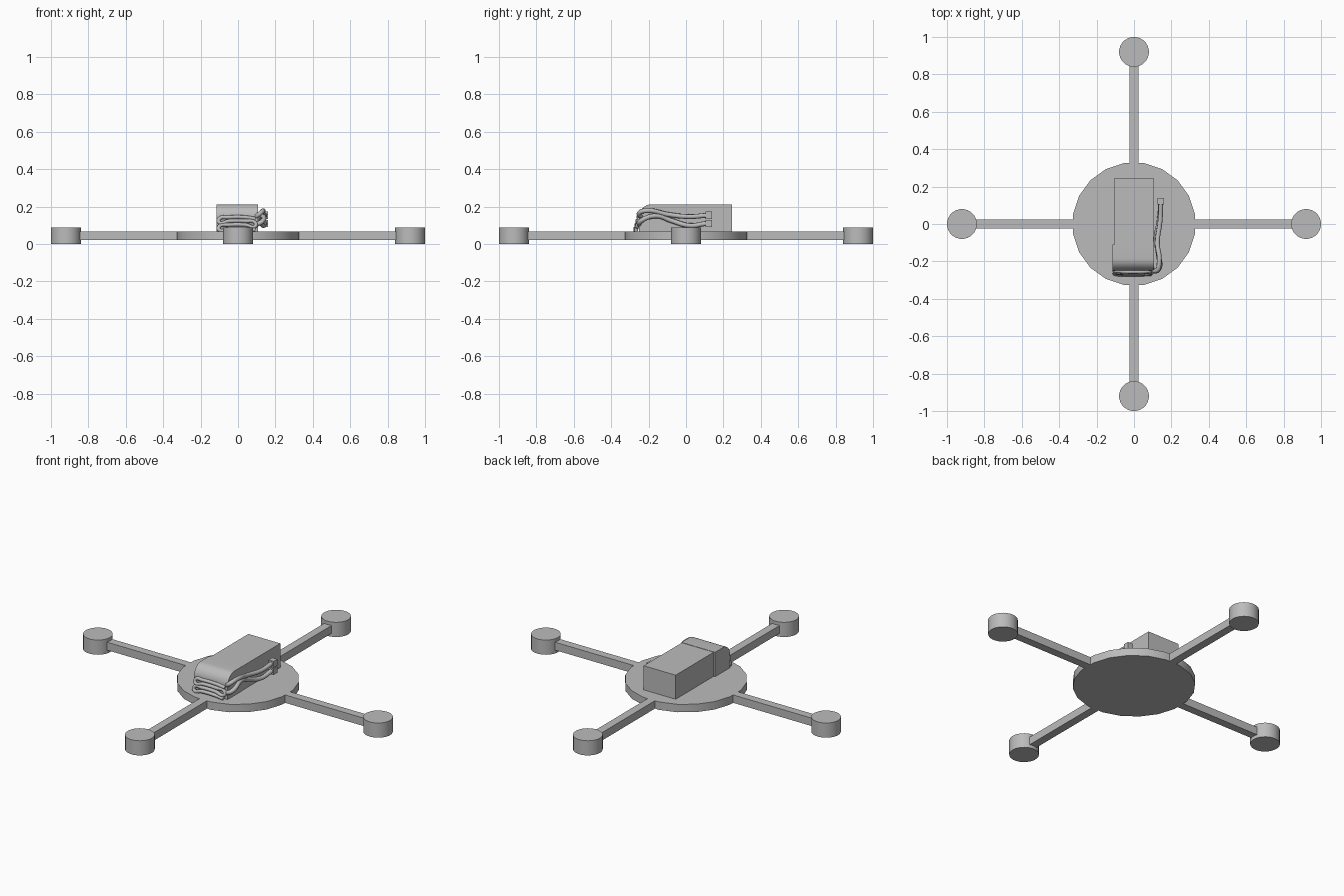
import bpy, bmesh, math
from mathutils import Vector

cube = bpy.data.objects.get("Cube")
if cube:
    bpy.data.objects.remove(cube, do_unlink=True)

grey = bpy.data.materials.new("plain grey")
grey.use_nodes = True
GREY = (0.5, 0.5, 0.5, 1)
grey.diffuse_color = GREY
grey.node_tree.nodes["Principled BSDF"].inputs["Base Color"].default_value = GREY

DECK_LOW, DECK_TOP = 0.02, 0.067


def finish(obj, name, smooth=False):
    obj.name = name
    obj.data.materials.append(grey)
    if smooth:
        bpy.ops.object.select_all(action="DESELECT")
        obj.select_set(True)
        bpy.context.view_layer.objects.active = obj
        bpy.ops.object.shade_smooth_by_angle(angle=math.radians(40))
    return obj


def box(name, low, high):
    low, high = Vector(low), Vector(high)
    bpy.ops.mesh.primitive_cube_add(size=1, location=(low + high) / 2)
    obj = bpy.context.object
    obj.scale = high - low
    bpy.ops.object.transform_apply(location=False, rotation=False, scale=True)
    return finish(obj, name)


def disc(name, x, y, radius, low, high, sides):
    bpy.ops.mesh.primitive_cylinder_add(
        vertices=sides, radius=radius, depth=high - low,
        location=(x, y, (low + high) / 2), rotation=(0, 0, math.pi / sides))
    return finish(bpy.context.object, name, True)


def extrude_x(name, profile, x0, x1):
    """Extrude a closed (y, z) profile sideways."""
    bm = bmesh.new()
    face = bm.faces.new([bm.verts.new((x0, y, z)) for y, z in profile])
    out = bmesh.ops.extrude_face_region(bm, geom=[face])
    moved = [v for v in out["geom"] if isinstance(v, bmesh.types.BMVert)]
    bmesh.ops.translate(bm, verts=moved, vec=(x1 - x0, 0, 0))
    bmesh.ops.recalc_face_normals(bm, faces=bm.faces)
    mesh = bpy.data.meshes.new(name)
    bm.to_mesh(mesh)
    bm.free()
    obj = bpy.data.objects.new(name, mesh)
    bpy.context.collection.objects.link(obj)
    return finish(obj, name, True)


def wire(name, points, radius):
    """Round cable through the given points."""
    curve = bpy.data.curves.new(name, "CURVE")
    curve.dimensions = "3D"
    curve.bevel_depth = radius
    curve.bevel_resolution = 2
    curve.resolution_u = 6
    curve.use_fill_caps = True
    spline = curve.splines.new("BEZIER")
    spline.bezier_points.add(len(points) - 1)
    for knot, point in zip(spline.bezier_points, points):
        knot.co = point
        knot.handle_left_type = knot.handle_right_type = "AUTO"
    obj = bpy.data.objects.new(name, curve)
    bpy.context.collection.objects.link(obj)
    return finish(obj, name)


# Frame: central deck, four arms and four motors
disc("centre_deck", 0, 0, 0.33, DECK_LOW, DECK_TOP, 20)
for side, dx, dy in (("left", 1, 0), ("back", 0, 1), ("right", -1, 0), ("front", 0, -1)):
    arm = box(side + "_arm", (0.3, -0.024, DECK_LOW), (0.86, 0.024, DECK_TOP))
    turn = math.atan2(dy, dx)
    arm.location = (0.58 * dx, 0.58 * dy, arm.location.z)
    arm.rotation_euler.z = turn
    disc(side + "_motor", 0.92 * dx, 0.92 * dy, 0.08, 0, 0.087, 24)

# Battery block and the rounded wrap over its front end
box("battery", (-0.105, -0.2, DECK_TOP), (0.105, 0.247, 0.21))
bend = [(-0.185 - 0.065 * math.sin(a), 0.145 + 0.067 * math.cos(a))
        for a in [math.pi / 2 * i / 8 for i in range(9)]]
extrude_x("battery_wrap", [(-0.11, DECK_TOP), (-0.11, 0.212)] + bend
          + [(-0.25, DECK_TOP)], -0.114, 0.107)

# Folded cable stacked in rows against the front end
rows = []
for i in range(4):
    z, y = 0.142 - 0.02 * i, -0.252 - 0.005 * i
    row = [(-0.1, y, z - 0.008), (-0.05, y - 0.003, z), (0.04, y - 0.003, z), (0.092, y, z - 0.008)]
    rows += row if i % 2 else row[::-1]
wire("folded_cable", rows, 0.0105)

# Two power leads along the left flank, each ending in a connector
leads = {
    "upper": [(0.09, -0.235, 0.14), (0.12, -0.25, 0.165), (0.135, -0.2, 0.178),
              (0.125, -0.1, 0.158), (0.14, 0.02, 0.146), (0.143, 0.11, 0.153)],
    "lower": [(0.09, -0.25, 0.1), (0.13, -0.245, 0.12), (0.13, -0.16, 0.15),
              (0.118, -0.08, 0.125), (0.135, 0.02, 0.098), (0.143, 0.11, 0.11)],
}
for name, points in leads.items():
    wire(name + "_lead", points, 0.013)
    x, y, z = points[-1]
    box(name + "_connector", (x - 0.017, y - 0.005, z - 0.019), (x + 0.017, y + 0.03, z + 0.019))
